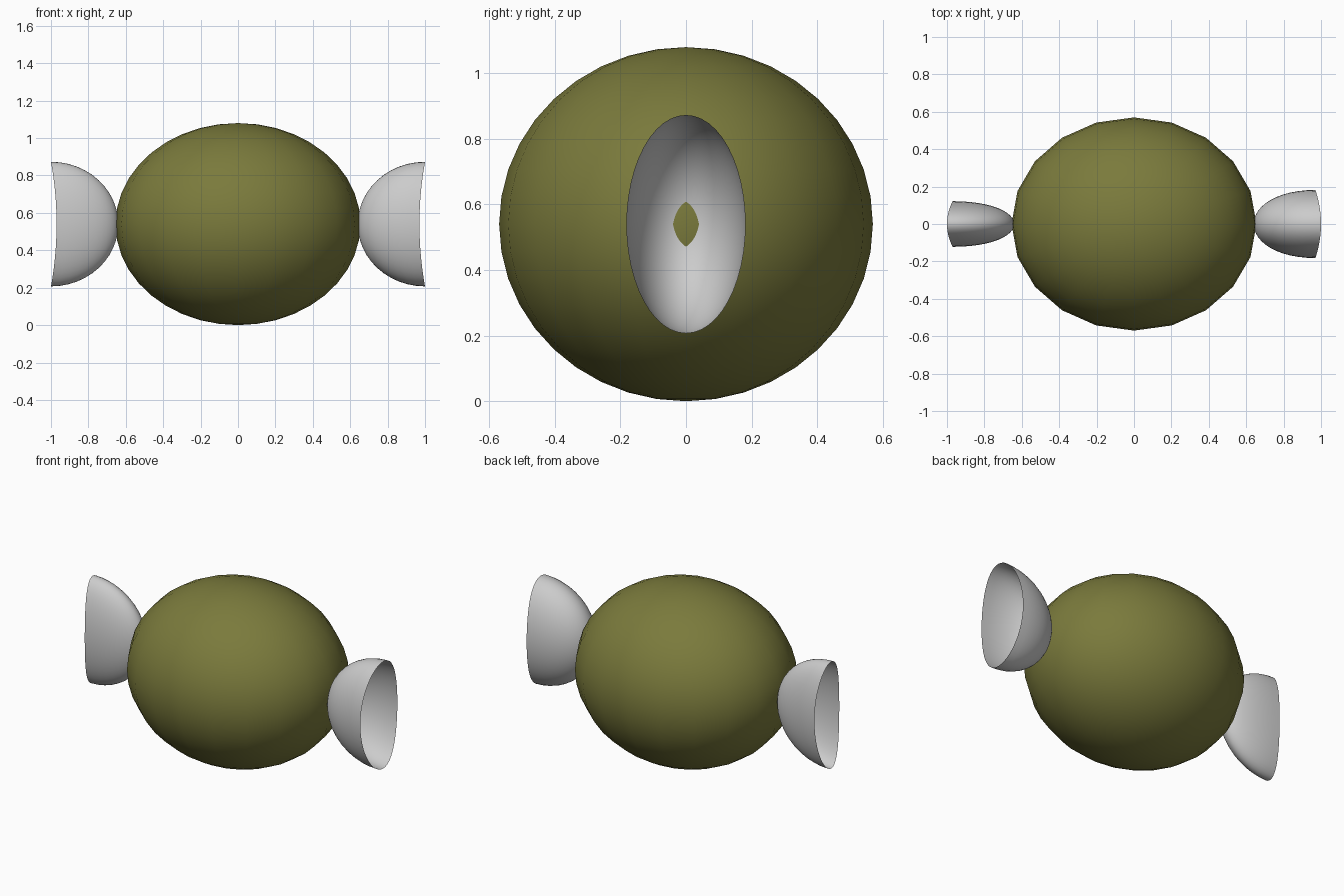
import bpy, bmesh

if "Cube" in bpy.data.objects:
    bpy.data.objects.remove(bpy.data.objects["Cube"])


def finish(bm, name):
    for f in bm.faces:
        f.smooth = True
    mesh = bpy.data.meshes.new(name)
    bm.to_mesh(mesh)
    bm.free()
    obj = bpy.data.objects.new(name, mesh)
    bpy.context.collection.objects.link(obj)
    return obj


MID_Z = 0.54

# Olive body: a stretched ball with visible segments
bm = bmesh.new()
bmesh.ops.create_uvsphere(bm, u_segments=20, v_segments=20, radius=1)
for v in bm.verts:
    v.co = (v.co.x * 0.655, v.co.y * 0.57, v.co.z * 0.54 + MID_Z)
body = finish(bm, "candy_body")
mat = bpy.data.materials.new("olive")
mat.diffuse_color = (0.195, 0.195, 0.045, 1)
mat.use_nodes = True
mat.node_tree.nodes["Principled BSDF"].inputs["Base Color"].default_value = mat.diffuse_color
body.data.materials.append(mat)


# Wrapper ends: thin open half-bowls whose rims dip inward at the sides
def wrapper_end(name, side, half_width):
    bm = bmesh.new()
    bmesh.ops.create_uvsphere(bm, u_segments=48, v_segments=24, radius=1)
    bmesh.ops.delete(bm, geom=[v for v in bm.verts if v.co.z > 0.001],
                     context='VERTS')
    for v in bm.verts:
        a, b, c = v.co
        x = 1 + 0.36 * c - 0.03 * a * a
        v.co = (side * x, a * half_width, MID_Z + b * 0.333)
    bmesh.ops.recalc_face_normals(bm, faces=bm.faces)
    return finish(bm, name)


wrapper_end("wrapper_end_right", 1, 0.182)
wrapper_end("wrapper_end_left", -1, 0.122)
